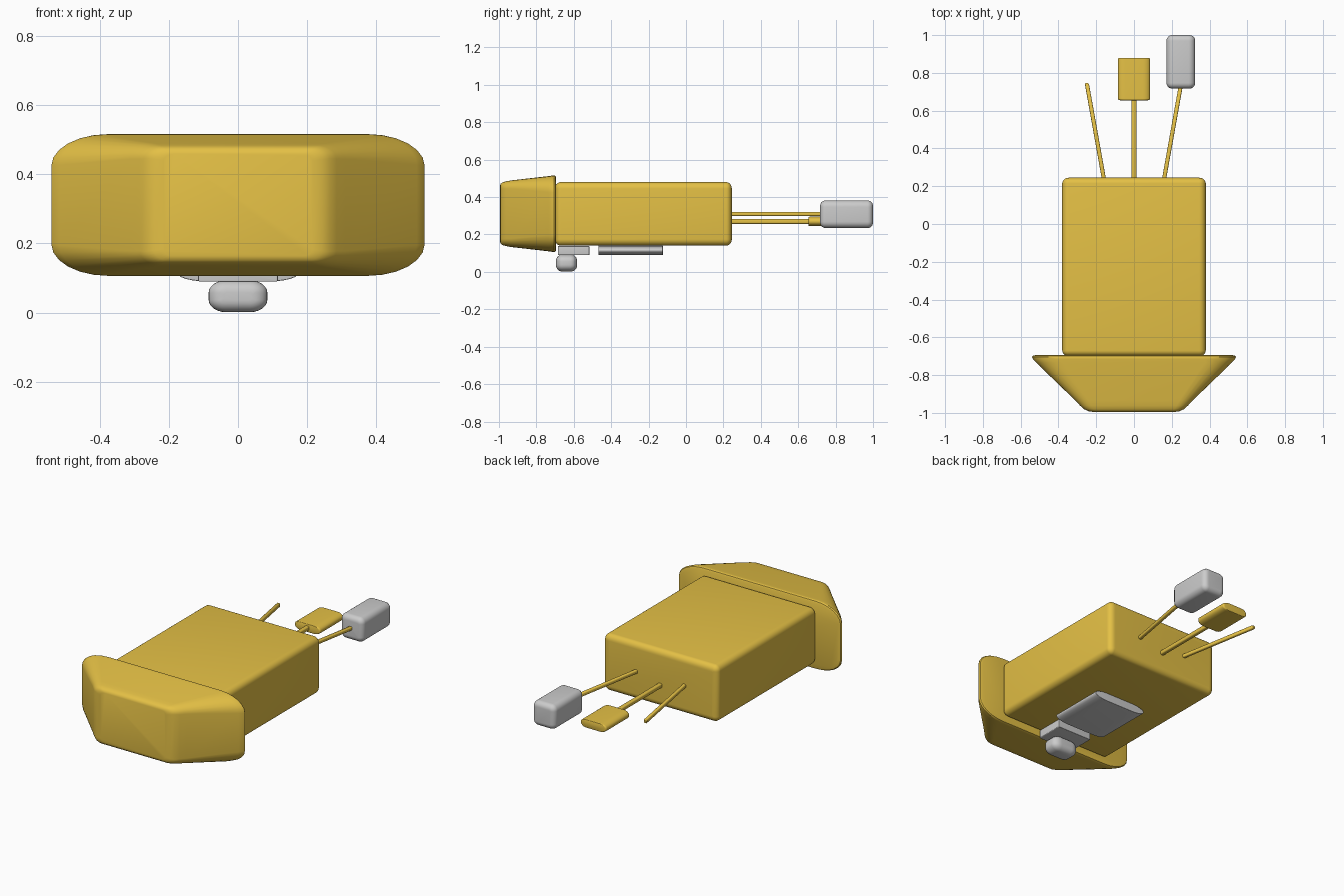
import bpy, bmesh, math

if "Cube" in bpy.data.objects:
    bpy.data.objects.remove(bpy.data.objects["Cube"])

gold = bpy.data.materials.new("gold")
gold.diffuse_color = (0.78, 0.53, 0.06, 1)
gold.use_nodes = True
gold.node_tree.nodes["Principled BSDF"].inputs["Base Color"].default_value = gold.diffuse_color
SEG = 6


def ring(hw, hh, rx, rz):
    """Rounded rectangle in x/z with separate corner radii."""
    pts = []
    for q, (sx, sz) in enumerate([(1, 1), (-1, 1), (-1, -1), (1, -1)]):
        for k in range(SEG + 1):
            a = math.pi / 2 * (q + k / SEG)
            pts.append((sx * (hw - rx) + rx * math.cos(a), sz * (hh - rz) + rz * math.sin(a)))
    return pts


def loft(name, sections, mat=None):
    """Skin sections (y, centre x, centre z, half width, half height, rx, rz)."""
    bm = bmesh.new()
    rings = [[bm.verts.new((cx + x, y, cz + z)) for x, z in ring(hw, hh, rx, rz)]
             for y, cx, cz, hw, hh, rx, rz in sections]
    n = len(rings[0])
    for a, b in zip(rings, rings[1:]):
        for i in range(n):
            j = (i + 1) % n
            bm.faces.new((a[i], a[j], b[j], b[i]))
    bm.faces.new(rings[0])
    bm.faces.new(rings[-1])
    bmesh.ops.remove_doubles(bm, verts=bm.verts, dist=1e-5)
    bmesh.ops.recalc_face_normals(bm, faces=bm.faces)
    me = bpy.data.meshes.new(name)
    bm.to_mesh(me)
    bm.free()
    ob = bpy.data.objects.new(name, me)
    bpy.context.collection.objects.link(ob)
    if mat:
        me.materials.append(mat)
    bpy.ops.object.select_all(action='DESELECT')
    ob.select_set(True)
    bpy.context.view_layer.objects.active = ob
    bpy.ops.object.shade_smooth_by_angle(angle=math.radians(35))
    return ob


def block(name, x, y0, y1, z, hw, hh, r, e, mat=None):
    """Rounded block: r = side corner radii (x, z), e = end rounding (x, y, z)."""
    half = []
    for k in range(SEG + 1):
        a = math.pi / 2 * k / SEG
        s, c = 1 - math.sin(a), 1 - math.cos(a)
        ix, iz = e[0] * s, e[2] * s
        half.append((e[1] * c, hw - ix, hh - iz,
                     max(r[0] - ix, r[0] * 0.2), max(r[1] - iz, r[1] * 0.2)))
    secs = [(y0 + d, x, z, w, h, rx, rz) for d, w, h, rx, rz in half]
    secs += [(y1 - d, x, z, w, h, rx, rz) for d, w, h, rx, rz in reversed(half)]
    return loft(name, secs, mat)


# Main body
block("body", 0, -0.70, 0.245, 0.31, 0.38, 0.17, (0.035, 0.035), (0.035, 0.03, 0.035), gold)

# Tapered head with rounded front rim
loft("head", [
    (-0.995, 0, 0.311, 0.215, 0.148, 0.03, 0.02),
    (-0.991, 0, 0.311, 0.242, 0.160, 0.04, 0.028),
    (-0.980, 0, 0.311, 0.265, 0.168, 0.05, 0.034),
    (-0.962, 0, 0.311, 0.285, 0.173, 0.06, 0.04),
    (-0.935, 0, 0.311, 0.310, 0.178, 0.07, 0.045),
    (-0.735, 0, 0.311, 0.517, 0.201, 0.14, 0.085),
    (-0.715, 0, 0.311, 0.535, 0.204, 0.16, 0.09),
    (-0.705, 0, 0.311, 0.540, 0.205, 0.165, 0.092),
    (-0.698, 0, 0.311, 0.536, 0.202, 0.165, 0.092),
    (-0.694, 0, 0.311, 0.522, 0.194, 0.16, 0.088)], gold)

# Rear rods: straight middle one, splayed outer pair
block("middle_rod", 0, 0.22, 0.68, 0.27, 0.013, 0.013, (0.008, 0.008), (0.004, 0.004, 0.004), gold)
for side, label in ((-1, "left"), (1, "right")):
    r = 0.011
    loft(label + "_rod", [
        (0.22, side * 0.156, 0.31, r, r, 0.007, 0.007),
        (0.74, side * 0.249, 0.31, r, r, 0.007, 0.007),
        (0.746, side * 0.25, 0.31, 0.007, 0.007, 0.004, 0.004)], gold)

# Lens-shaped paddle and grey block on the rods
block("paddle", 0, 0.655, 0.88, 0.27, 0.086, 0.025, (0.04, 0.023), (0.012, 0.01, 0.002), gold)
block("rod_block", 0.248, 0.717, 1.0, 0.308, 0.076, 0.074, (0.035, 0.035), (0.03, 0.03, 0.03))

# Underside parts
block("belly_plate", 0, -0.468, -0.124, 0.115, 0.175, 0.025, (0.085, 0.024), (0.004, 0.003, 0.002))
block("mount_plate", 0, -0.685, -0.517, 0.114, 0.115, 0.025, (0.006, 0.004), (0.004, 0.004, 0.003))
block("knob", 0, -0.695, -0.582, 0.047, 0.085, 0.046, (0.05, 0.036), (0.045, 0.036, 0.034))
